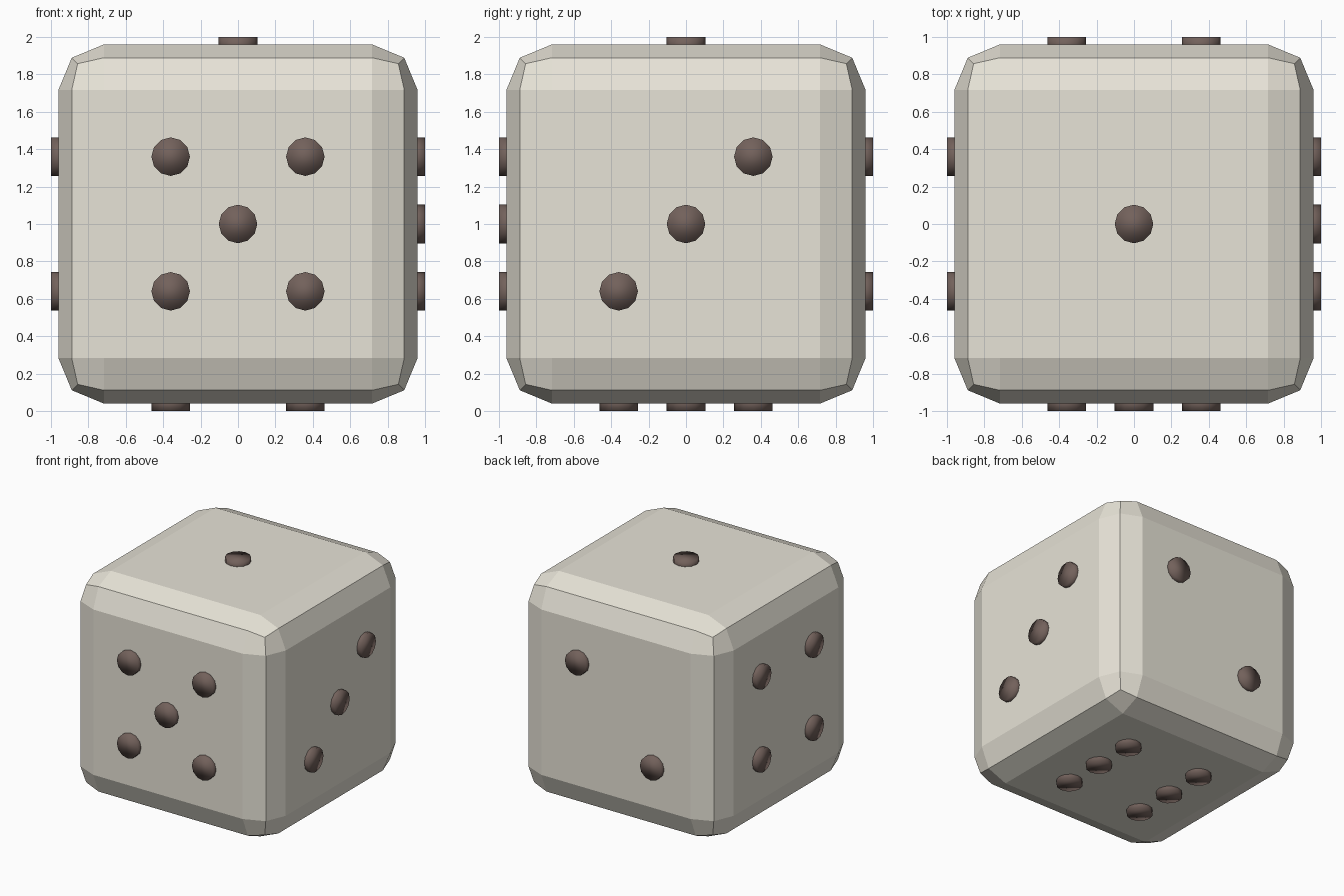
import bpy
from math import pi
from mathutils import Vector, Matrix

if "Cube" in bpy.data.objects:
    bpy.data.objects.remove(bpy.data.objects["Cube"])

HALF, PIP_R, S = 0.96, 0.103, 0.36
CENTRE = Vector((0, 0, 1))


def material(name, color):
    m = bpy.data.materials.new(name)
    m.diffuse_color = color
    m.use_nodes = True
    m.node_tree.nodes["Principled BSDF"].inputs["Base Color"].default_value = m.diffuse_color
    return m


ivory = material("ivory", (0.80, 0.77, 0.68, 1))
brown = material("dark_brown", (0.17, 0.12, 0.105, 1))

# Body: cube with two-step rounded edges, flat shaded
bpy.ops.mesh.primitive_cube_add(size=2 * HALF, location=CENTRE)
body = bpy.context.object
body.name = "die_body"
body.data.materials.append(ivory)
bevel = body.modifiers.new("rounded_edges", 'BEVEL')
bevel.width, bevel.segments = 0.243, 2
bevel.limit_method = 'NONE'

# Pips: shared smooth 12-sided disc, standing slightly proud of each face
bpy.ops.mesh.primitive_cylinder_add(vertices=12, radius=PIP_R, depth=0.08)
first = bpy.context.object
bpy.ops.object.shade_smooth()
disc = first.data
disc.name = "pip_disc"
disc.materials.append(brown)
bpy.data.objects.remove(first)

mid = [(0, 0)]
rising = [(-1, -1), (1, 1)]
corners = rising + [(-1, 1), (1, -1)]

# face name: (outward normal, in-plane u axis, in-plane v axis, pip layout)
X, Y, Z = Vector((1, 0, 0)), Vector((0, 1, 0)), Vector((0, 0, 1))
faces = {
    "top": (Z, X, Y, mid),
    "back": (Y, X, Z, rising),
    "right": (X, Y, Z, rising + mid),
    "left": (-X, Y, Z, corners),
    "front": (-Y, X, Z, corners + mid),
    "bottom": (-Z, X, Y, corners + [(-1, 0), (1, 0)]),
}

for face, (n, u, v, layout) in faces.items():
    turn = Matrix.Rotation(pi, 4, 'X') if n == -Z else Z.rotation_difference(n).to_matrix().to_4x4()
    for i, (a, b) in enumerate(layout, 1):
        pip = bpy.data.objects.new(f"{face}_pip_{i}", disc)
        bpy.context.collection.objects.link(pip)
        pip.matrix_world = Matrix.Translation(CENTRE + n * HALF + (u * a + v * b) * S) @ turn
